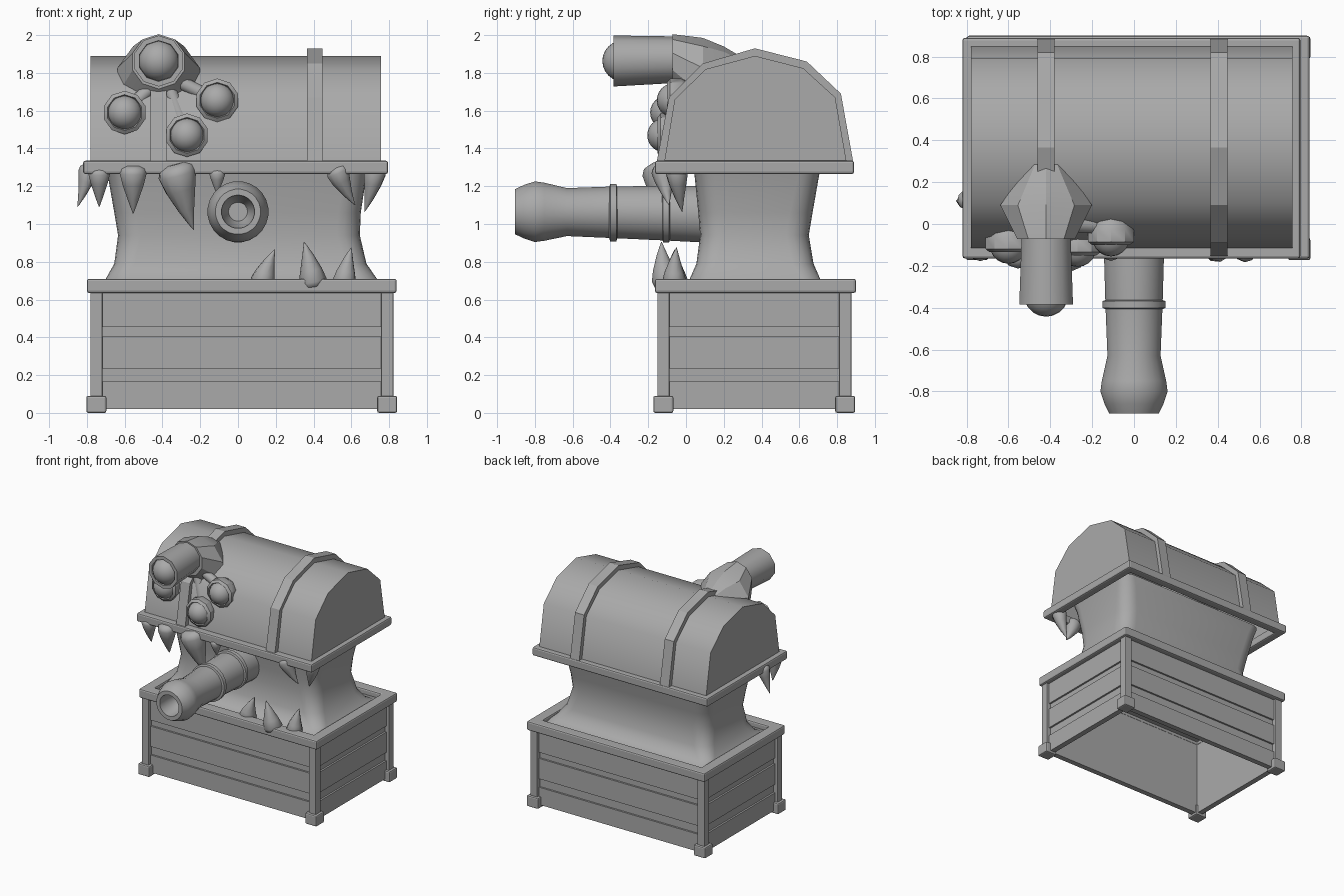
import bpy, bmesh, math
from mathutils import Vector

if "Cube" in bpy.data.objects:
    bpy.data.objects.remove(bpy.data.objects["Cube"])

grey = bpy.data.materials.new("plain grey")
grey.diffuse_color = (0.4, 0.4, 0.4, 1)
grey.use_nodes = True
grey.node_tree.nodes["Principled BSDF"].inputs["Base Color"].default_value = grey.diffuse_color


def finish(name, bm, smooth=None, bevel=0):
    bmesh.ops.recalc_face_normals(bm, faces=bm.faces)
    me = bpy.data.meshes.new(name)
    bm.to_mesh(me)
    bm.free()
    ob = bpy.data.objects.new(name, me)
    bpy.context.collection.objects.link(ob)
    me.materials.append(grey)
    if bevel:
        mod = ob.modifiers.new("soft edges", 'BEVEL')
        mod.width, mod.segments, mod.limit_method = bevel, 2, 'ANGLE'
    if smooth:
        bpy.ops.object.select_all(action='DESELECT')
        bpy.context.view_layer.objects.active = ob
        ob.select_set(True)
        bpy.ops.object.shade_smooth_by_angle(angle=math.radians(smooth))
    return ob


def box(name, x0, x1, y0, y1, z0, z1, bevel=0):
    bm = bmesh.new()
    bmesh.ops.create_cube(bm, size=1)
    for v in bm.verts:
        v.co = ((x0 + x1) / 2 + v.co.x * (x1 - x0), (y0 + y1) / 2 + v.co.y * (y1 - y0),
                (z0 + z1) / 2 + v.co.z * (z1 - z0))
    return finish(name, bm, bevel=bevel)


def loft(name, rings, smooth=40, cap0=True, cap1=True):
    """Skin a list of point rings of equal length."""
    bm = bmesh.new()
    vs = [[bm.verts.new(p) for p in r] for r in rings]
    n = len(vs[0])
    for a, b in zip(vs, vs[1:]):
        for i in range(n):
            j = (i + 1) % n
            bm.faces.new((a[i], a[j], b[j], b[i]))
    if cap0:
        bm.faces.new(vs[0])
    if cap1:
        bm.faces.new(vs[-1])
    return finish(name, bm, smooth)


def ring(c, axis, r, n, turn=0.5):
    q = Vector(axis).to_track_quat('Z', 'Y')
    return [Vector(c) + q @ Vector((r * math.cos(2 * math.pi * (i + turn) / n),
                                    r * math.sin(2 * math.pi * (i + turn) / n), 0))
            for i in range(n)]


def turned(name, x, sections, n, smooth=40):
    """Tube along y from (y, z, radius) sections."""
    return loft(name, [ring((x, y, z), (0, 1, 0), r, n) for y, z, r in sections], smooth)


def ball(name, c, r):
    bm = bmesh.new()
    bmesh.ops.create_uvsphere(bm, u_segments=20, v_segments=12, radius=r)
    bmesh.ops.translate(bm, verts=bm.verts, vec=c)
    return finish(name, bm, 60)


def frame(name, x0, x1, y0, y1, z0, z1, w, bevel):
    """Open rectangular frame of border width w."""
    def rect(d, z):
        return [(x0 + d, y0 + d, z), (x1 - d, y0 + d, z), (x1 - d, y1 - d, z), (x0 + d, y1 - d, z)]
    bm = bmesh.new()
    vs = [[bm.verts.new(p) for p in r] for r in (rect(0, z0), rect(0, z1), rect(w, z1), rect(w, z0))]
    for k in range(4):
        a, b = vs[k], vs[(k + 1) % 4]
        for i in range(4):
            j = (i + 1) % 4
            bm.faces.new((a[i], a[j], b[j], b[i]))
    return finish(name, bm, bevel=bevel)


# lower crate: rim, plank walls, corner posts and feet
frame("crate_rim", -0.80, 0.84, -0.165, 0.90, 0.635, 0.71, 0.09, 0.012)
frame("crate_backing", -0.745, 0.785, -0.11, 0.84, 0.02, 0.64, 0.03, 0)
for i, (z0, z1) in enumerate(((0.02, 0.165), (0.235, 0.405), (0.455, 0.64))):
    frame(f"crate_planks_{i}", -0.76, 0.80, -0.125, 0.855, z0, z1, 0.04, 0)
for x in (-0.75, 0.79):
    for y in (-0.12, 0.843):
        box("corner_post", x - 0.032, x + 0.032, y - 0.032, y + 0.032, 0.08, 0.64, 0.004)
        box("corner_foot", x - 0.053, x + 0.053, y - 0.053, y + 0.053, 0, 0.09, 0.01)


# fleshy body: rounded rectangles pinched at the waist
def rounded(x0, x1, y0, y1, r, z, seg=5):
    pts = []
    for k, (cx, cy) in enumerate(((x1 - r, y1 - r), (x0 + r, y1 - r), (x0 + r, y0 + r), (x1 - r, y0 + r))):
        for s in range(seg + 1):
            a = math.pi / 2 * (k + s / seg)
            pts.append((cx + r * math.cos(a), cy + r * math.sin(a), z))
    return pts


loft("body", [rounded(*s) for s in (
    (-0.74, 0.78, -0.10, 0.84, 0.03, 0.66), (-0.72, 0.76, -0.03, 0.76, 0.06, 0.68),
    (-0.70, 0.735, 0.02, 0.71, 0.09, 0.71), (-0.655, 0.68, 0.055, 0.675, 0.11, 0.79),
    (-0.635, 0.645, 0.075, 0.65, 0.12, 0.94), (-0.655, 0.65, 0.065, 0.67, 0.12, 1.06),
    (-0.69, 0.68, 0.045, 0.705, 0.11, 1.26), (-0.71, 0.70, 0.03, 0.72, 0.1, 1.34))], 50)

# arched lid, its rim and two straps
frame("lid_rim", -0.82, 0.795, -0.165, 0.89, 1.265, 1.335, 0.07, 0.012)
lid_arc = [(-0.115, 1.33), (-0.06, 1.66), (0.105, 1.82), (0.365, 1.89),
           (0.62, 1.825), (0.79, 1.67), (0.85, 1.33)]
strap_arc = [(-0.155, 1.33), (-0.09, 1.67), (0.09, 1.85), (0.365, 1.93),
             (0.64, 1.86), (0.82, 1.69), (0.885, 1.33)]
bm = bmesh.new()
ends = [[bm.verts.new((x, y, z)) for y, z in lid_arc] for x in (-0.78, 0.757)]
for i in range(len(lid_arc) - 1):
    bm.faces.new((ends[0][i], ends[0][i + 1], ends[1][i + 1], ends[1][i]))
for e in ends:
    bm.faces.new(e)
finish("lid", bm, 45)
for x in (-0.462, 0.365):
    outline = strap_arc + lid_arc[::-1]
    bm = bmesh.new()
    sides = [[bm.verts.new((x + d, y, z)) for y, z in outline] for d in (0, 0.083)]
    n = len(outline)
    for i in range(n):
        j = (i + 1) % n
        bm.faces.new((sides[0][i], sides[0][j], sides[1][j], sides[1][i]))
    for s in sides:
        for i in range(6):
            bm.faces.new((s[i], s[i + 1], s[n - 2 - i], s[n - 1 - i]))
    finish("lid_strap", bm, 20)

# mouth cannon with flared muzzle, bore and bands
turned("mouth_cannon", 0, [
    (-0.72, 1.065, 0.05), (-0.80, 1.065, 0.08), (-0.905, 1.065, 0.088), (-0.905, 1.065, 0.12),
    (-0.86, 1.065, 0.142), (-0.80, 1.065, 0.162), (-0.75, 1.065, 0.155), (-0.63, 1.063, 0.128),
    (-0.38, 1.062, 0.138), (-0.10, 1.057, 0.146), (0.15, 1.05, 0.152)], 24)
for y, r in ((-0.385, 0.153), (-0.105, 0.158)):
    turned("cannon_band", 0, [(y - 0.023, 1.06, r - 0.02), (y - 0.016, 1.06, r), (y + 0.016, 1.06, r),
                              (y + 0.023, 1.06, r - 0.02)], 24)

# lid cannon: barrel with a seated ball, flaring into the lid
turned("lid_barrel", -0.42, [
    (-0.30, 1.863, 0.10), (-0.385, 1.863, 0.108), (-0.385, 1.863, 0.135),
    (-0.05, 1.87, 0.123)], 10)
ball("barrel_ball", (-0.42, -0.335, 1.863), 0.108)
turned("barrel_root", -0.42, [
    (-0.072, 1.86, 0.145), (0.09, 1.755, 0.23), (0.20, 1.79, 0.15), (0.285, 1.80, 0.09)], 10, 30)

# three balls in cups on stalks
for c in ((-0.60, -0.08, 1.59), (-0.27, -0.095, 1.47), (-0.11, -0.045, 1.655)):
    x, y, z = c
    turned("stalk_cup", x, [
        (y + 0.10, z, 0.04), (y + 0.07, z, 0.085), (y + 0.02, z, 0.115), (y - 0.04, z, 0.115),
        (y - 0.055, z, 0.095), (y - 0.03, z, 0.085)], 10, 35)
    ball("stalk_ball", (x, y - 0.02, z), 0.09)
    a, b = Vector((x, y + 0.03, z)), Vector((-0.39, 0.0, 1.79))
    loft("stalk", [ring(a, b - a, 0.036, 10), ring(b, b - a, 0.036, 10)])


# curved teeth: root, tip, radius
def tooth(name, root, tip, r):
    a, b = Vector(root), Vector(tip)
    mid = (a + b) / 2 + Vector(((a.x - b.x) * 0.25, -0.012, 0))
    rings = []
    for t, k in ((0, 0.55), (0.06, 0.9), (0.16, 1), (0.4, 0.78), (0.7, 0.42), (0.9, 0.16), (1, 0.02)):
        p = a * (1 - t) ** 2 + mid * 2 * t * (1 - t) + b * t * t
        rings.append(ring(p, b - a, r * k, 10))
    loft(name, rings, 50)


for root, tip, r in (
        ((-0.79, 0.12, 1.31), (-0.85, 0.11, 1.09), 0.05),
        ((-0.735, -0.12, 1.30), (-0.735, -0.09, 1.09), 0.06),
        ((-0.555, -0.14, 1.31), (-0.555, -0.11, 1.055), 0.075),
        ((-0.33, -0.13, 1.32), (-0.235, -0.09, 0.97), 0.105),
        ((-0.11, -0.13, 1.29), (-0.11, -0.12, 1.155), 0.045),
        ((0.52, -0.12, 1.31), (0.62, -0.09, 1.10), 0.065),
        ((0.73, -0.05, 1.31), (0.67, -0.02, 1.065), 0.06)):
    tooth("upper_tooth", root, tip, r)
for root, tip, r in (
        ((0.125, -0.05, 0.66), (0.195, -0.06, 0.865), 0.068),
        ((0.40, -0.10, 0.66), (0.35, -0.13, 0.905), 0.075),
        ((0.56, -0.06, 0.66), (0.60, -0.05, 0.875), 0.065)):
    tooth("lower_tooth", root, tip, r)
